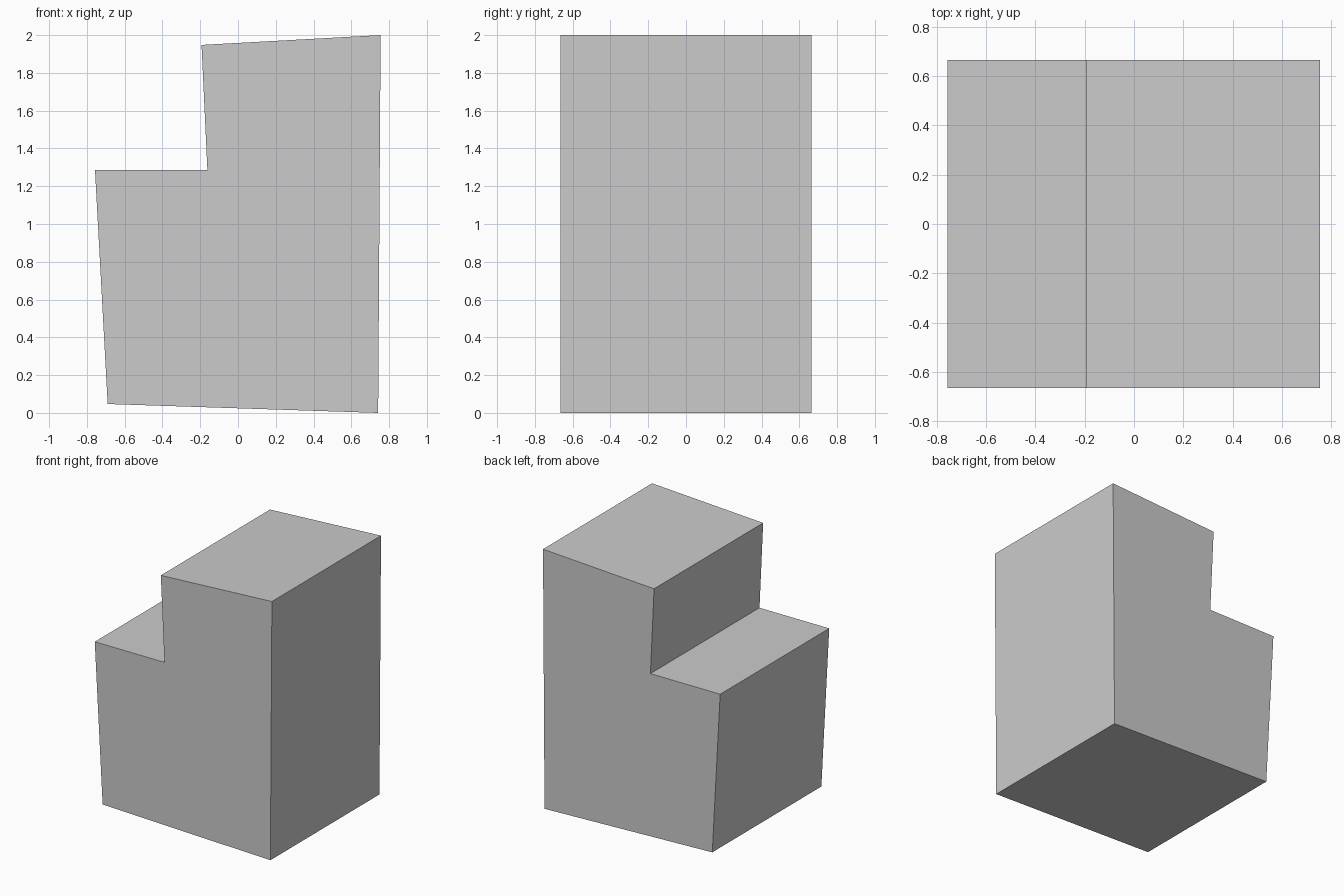
import bpy, bmesh

if "Cube" in bpy.data.objects:
    bpy.data.objects.remove(bpy.data.objects["Cube"])

# Stepped block: side profile (x, z) extruded along y
PROFILE = [(-0.69, 0.047), (0.742, 0.0), (0.755, 2.0),
           (-0.193, 1.948), (-0.162, 1.285), (-0.757, 1.285)]
HALF_DEPTH = 0.665

bm = bmesh.new()
front = bm.faces.new([bm.verts.new((x, -HALF_DEPTH, z)) for x, z in PROFILE])
ext = bmesh.ops.extrude_face_region(bm, geom=[front], use_keep_orig=True)
back_verts = [g for g in ext["geom"] if isinstance(g, bmesh.types.BMVert)]
bmesh.ops.translate(bm, verts=back_verts, vec=(0, 2 * HALF_DEPTH, 0))
bmesh.ops.recalc_face_normals(bm, faces=bm.faces)

mesh = bpy.data.meshes.new("stepped_block")
bm.to_mesh(mesh)
bm.free()
bpy.context.collection.objects.link(bpy.data.objects.new("stepped_block", mesh))
